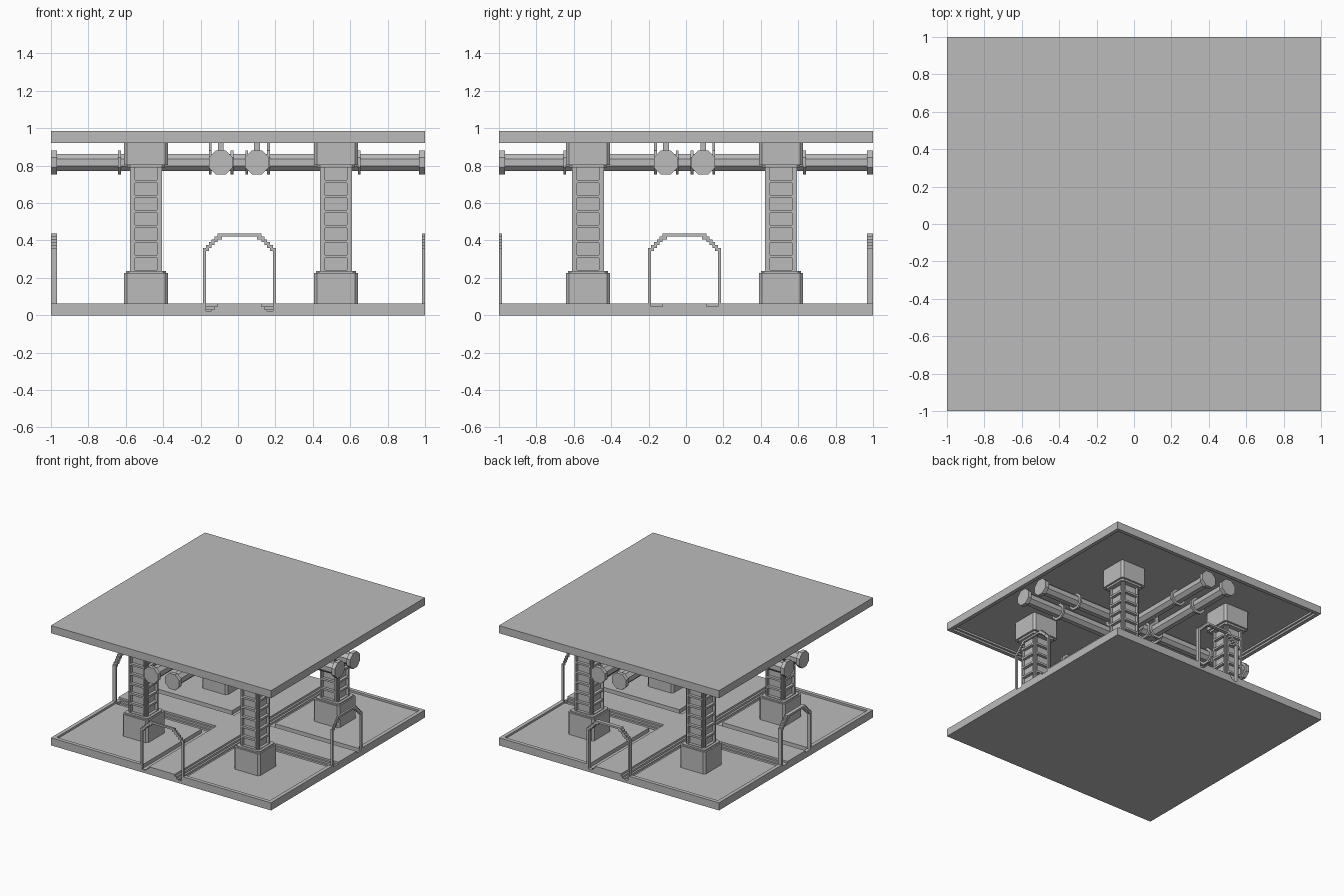
import bpy, bmesh, math
from mathutils import Matrix, Vector

if "Cube" in bpy.data.objects:
    bpy.data.objects.remove(bpy.data.objects["Cube"])

U = 1 / 64                      # one grid block
CX, CY = 64.5, 63.5             # centre of the cross plan, in blocks

grey = bpy.data.materials.new("plain_grey")
grey.use_nodes = True
tone = (0.5, 0.5, 0.5, 1)
grey.diffuse_color = tone
grey.node_tree.nodes["Principled BSDF"].inputs["Base Color"].default_value = tone


def box(bm, x, y, z):
    """Box from three (low, high) ranges given in blocks."""
    r = [x, y, z]
    size = [max(a) - min(a) for a in r]
    mid = [sum(a) / 2 for a in r]
    m = Matrix.Translation(mid) @ Matrix.Diagonal((*size, 1))
    bmesh.ops.create_cube(bm, size=1, matrix=m)


def chamfer_block(bm, cx, cy, half, z, cut):
    """Square block with cut vertical corners."""
    c = half - cut
    ring = [(half, -c), (half, c), (c, half), (-c, half),
            (-half, c), (-half, -c), (-c, -half), (c, -half)]
    face = bm.faces.new([bm.verts.new((cx + a, cy + b, z[0])) for a, b in ring])
    out = bmesh.ops.extrude_face_region(bm, geom=[face])
    top = [v for v in out["geom"] if isinstance(v, bmesh.types.BMVert)]
    bmesh.ops.translate(bm, verts=top, vec=(0, 0, z[1] - z[0]))


def octagon(bm, axis, lo, hi, side, z, flat_radius):
    """Eight-sided cylinder along axis 0 (x) or 1 (y)."""
    centre = Vector((0, 0, z))
    centre[axis] = (lo + hi) / 2
    centre[1 - axis] = side
    turn = Matrix.Rotation(math.pi / 2, 4, "Y" if axis == 0 else "X")
    spin = Matrix.Rotation(math.pi / 8, 4, "Z")
    r = flat_radius / math.cos(math.pi / 8)
    bmesh.ops.create_cone(bm, cap_ends=True, segments=8, radius1=r, radius2=r,
                          depth=hi - lo, matrix=Matrix.Translation(centre) @ turn @ spin)


def finish(bm, name):
    """Scale blocks to units, centre the plan and add the object."""
    for v in bm.verts:
        v.co = ((v.co.x - 64) * U, (v.co.y - 64) * U, v.co.z * U)
    bmesh.ops.recalc_face_normals(bm, faces=bm.faces)
    mesh = bpy.data.meshes.new(name)
    bm.to_mesh(mesh)
    bm.free()
    mesh.materials.append(grey)
    bpy.context.collection.objects.link(bpy.data.objects.new(name, mesh))


FULL = (0, 128)
GAP_X = (CX - 12.5, CX + 12.5)
GAP_Y = (CY - 12.5, CY + 12.5)

# Floor: base slab, four pads with a raised outer rim
bm = bmesh.new()
box(bm, FULL, FULL, (0, 1))
for x in ((0, GAP_X[0]), (GAP_X[1], 128)):
    for y in ((0, GAP_Y[0]), (GAP_Y[1], 128)):
        box(bm, x, y, (1, 3))
        edge_x = (0, 2) if x[0] == 0 else (126, 128)
        edge_y = (0, 2) if y[0] == 0 else (126, 128)
        box(bm, edge_x, y, (3, 4))
        box(bm, x, edge_y, (3, 4))
finish(bm, "floor")

# Crossing walkways with stepped edges and side gutters
bm = bmesh.new()
for i in range(3):
    h = 9.5 - i
    box(bm, (CX - h, CX + h), FULL, (1 + i, 2 + i))
    box(bm, FULL, (CY - h, CY + h), (1 + i, 2 + i))
for sill in ((0, 2), (127, 128)):
    box(bm, sill, GAP_Y, (1, 3))
finish(bm, "walkways")

# Ceiling slab with a rim around its underside
bm = bmesh.new()
box(bm, FULL, FULL, (61, 63))
for width, z in ((2, (59, 60)), (3, (60, 61))):
    for edge in ((0, width), (128 - width, 128)):
        box(bm, edge, FULL, z)
        box(bm, FULL, edge, z)
finish(bm, "ceiling")


# Door frames with stepped shoulders, one per side
def door_frame(name, axis, depth, foot):
    bm = bmesh.new()
    mid = (CX, CY)[1 - axis]

    def piece(a, b, z):
        across = (mid + a, mid + b)
        box(bm, *((depth, across) if axis == 0 else (across, depth)), z)

    for s in (-1, 1):
        piece(s * 11.5, s * 12.5, (foot, 23))
        for i in range(4):
            piece(s * (10.5 - i), s * (11.5 - i), (22 + i, 24 + i))
        piece(s * 6, s * 7.5, (26, 28))
    piece(-6, 6, (27, 28))
    piece(-11.5, 11.5, (foot, foot + 0.5))
    finish(bm, name)


door_frame("front_door_frame", 1, (0, 1), 1)
door_frame("back_door_frame", 1, (126, 128), 1)
door_frame("left_door_frame", 0, (127, 128), 2.5)
door_frame("right_door_frame", 0, (0, 2), 2.5)


# Columns: plinth, ladder-panelled shaft and capital
def column(name, cx, cy):
    bm = bmesh.new()
    chamfer_block(bm, cx, cy, 7.5, (2.5, 14.5), 1)
    chamfer_block(bm, cx, cy, 6.8, (14.5, 15.2), 1)
    chamfer_block(bm, cx, cy, 6.5, (50.5, 51.5), 1)
    chamfer_block(bm, cx, cy, 7.5, (51.5, 61), 1)
    low, high = 15, 51
    box(bm, (cx - 4, cx + 4), (cy - 4, cy + 4), (low, high))
    for s in (-1, 1):
        for t in (-1, 1):
            box(bm, (cx + s * 3.75, cx + s * 5), (cy + t * 3.75, cy + t * 5), (low, high))
            box(bm, (cx + s * 3.75, cx + s * 4.5), (cy + t * 3.9, cy + t * 5.5), (low, high))
            box(bm, (cx + s * 3.9, cx + s * 5.5), (cy + t * 3.75, cy + t * 4.5), (low, high))
        for i in range(7):
            z = (low - 0.5 + i * 5.14, low + 0.5 + i * 5.14)
            box(bm, (cx - 3.75, cx + 3.75), (cy + s * 3.9, cy + s * 5.5), z)
            box(bm, (cx + s * 3.9, cx + s * 5.5), (cy - 3.75, cy + 3.75), z)
    finish(bm, name)


for side, cx in (("right", 32.5), ("left", 97.5)):
    for end, cy in (("front", 30.5), ("back", 96.5)):
        column(f"{end}_{side}_column", cx, cy)


# Paired overhead pipes in both directions, with flanges and ceiling hangers
PIPE_Z = 52.3


def pipe(name, axis, side, mid):
    bm = bmesh.new()
    octagon(bm, axis, 0.3, 127.7, side, PIPE_Z, 2.9)
    for end in ((0, 2), (126, 128)):
        octagon(bm, axis, *end, side, PIPE_Z, 4.1)
    for s in (-1, 1):
        for d in (41, 10, 2.5):
            p = mid + s * d
            octagon(bm, axis, p - 0.5, p + 0.5, side, PIPE_Z, 4.1)
        p = mid + s * 10
        along, across = (p - 0.5, p + 0.5), (side - 1, side + 1)
        box(bm, *((along, across) if axis == 0 else (across, along)), (55, 61))
    finish(bm, name)


for i, s in enumerate((-1, 1), 1):
    pipe(f"lengthwise_pipe_{i}", 1, CX - 0.2 + s * 6.2, CY)
    pipe(f"crosswise_pipe_{i}", 0, CY + s * 6.4, CX)
